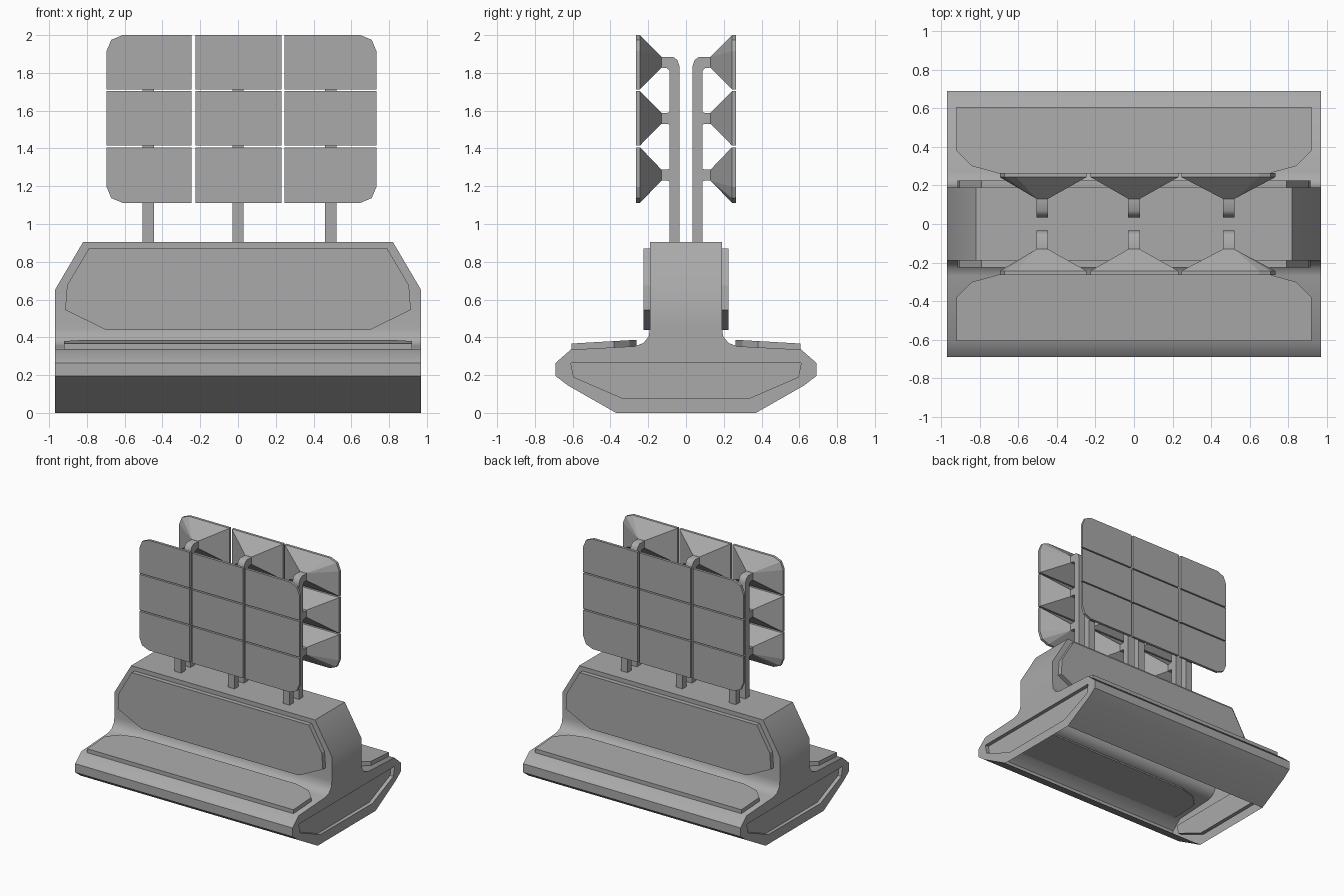
import bpy, bmesh, math
from mathutils import Vector

if "Cube" in bpy.data.objects:
    bpy.data.objects.remove(bpy.data.objects["Cube"])

grey = bpy.data.materials.new("plain grey")
grey.use_nodes = True
colour = (0.4, 0.4, 0.4, 1)
grey.diffuse_color = colour
grey.node_tree.nodes["Principled BSDF"].inputs["Base Color"].default_value = colour


def finish(name, bm, smooth=None):
    bmesh.ops.recalc_face_normals(bm, faces=bm.faces)
    mesh = bpy.data.meshes.new(name)
    bm.to_mesh(mesh)
    bm.free()
    mesh.materials.append(grey)
    obj = bpy.data.objects.new(name, mesh)
    bpy.context.collection.objects.link(obj)
    if smooth:
        bpy.ops.object.select_all(action="DESELECT")
        obj.select_set(True)
        bpy.context.view_layer.objects.active = obj
        bpy.ops.object.shade_smooth_by_angle(angle=math.radians(smooth))
    return obj


def loft(bm, *rings):
    """Closed solid through rings of equal point count."""
    loops = [[bm.verts.new(p) for p in ring] for ring in rings]
    bm.faces.new(loops[0])
    bm.faces.new(loops[-1])
    for a, b in zip(loops, loops[1:]):
        for i in range(len(a)):
            j = (i + 1) % len(a)
            bm.faces.new((a[i], a[j], b[j], b[i]))


def mirrored(half):
    """Close a half outline by reflecting its first coordinate."""
    return half + [(-a, b) for a, b in reversed(half)]


# Body: hollow shell, open underneath, with sloping shoulders and recessed ends
half_profile = [(0.37, 0), (0.625, 0.145), (0.69, 0.195), (0.69, 0.265),
                (0.61, 0.335), (0.27, 0.353), (0.225, 0.37), (0.197, 0.405),
                (0.19, 0.45), (0.19, 0.65), (0.19, 0.905)]
profile = mirrored(half_profile)
recess = mirrored([(0.33, 0.075), (0.48, 0.14), (0.595, 0.19), (0.61, 0.265)])
HALF, TOP_HALF, DEPTH = 0.97, 0.82, 0.03

bm = bmesh.new()
ends = []
for s in (-1, 1):
    ends.append([bm.verts.new((s * (TOP_HALF if z > 0.9 else HALF), y, z))
                 for y, z in profile])
for i in range(len(profile) - 1):
    bm.faces.new((ends[0][i], ends[0][i + 1], ends[1][i + 1], ends[1][i]))


def ring_edges(verts):
    return [bm.edges.get((a, b)) or bm.edges.new((a, b))
            for a, b in zip(verts, verts[1:] + verts[:1])]


n = len(half_profile)
for s, end in zip((-1, 1), ends):
    bm.faces.new(end[n - 2:n + 2])
    lower = end[:n - 1] + end[n + 1:]
    rim = [bm.verts.new((s * HALF, y, z)) for y, z in recess]
    floor = [bm.verts.new((s * (HALF - DEPTH), y, z)) for y, z in recess]
    bmesh.ops.triangle_fill(bm, use_beauty=True, normal=(s, 0, 0),
                            edges=ring_edges(lower) + ring_edges(rim))
    for i in range(len(rim)):
        j = (i + 1) % len(rim)
        bm.faces.new((rim[i], rim[j], floor[j], floor[i]))
    bm.faces.new(floor)
finish("body", bm, 40)

side_outline = mirrored([(0.70, 0.44), (0.915, 0.545), (0.905, 0.675), (0.79, 0.87)])
seat_outline = mirrored([(0.92, 0.607), (0.92, 0.38), (0.84, 0.30), (0.70, 0.262)])

# Panel grid limits
columns = [(-0.696, -0.246, -0.476), (-0.225, 0.23, 0.0), (0.246, 0.733, 0.491)]
rows = [(1.112, 1.406), (1.416, 1.703), (1.713, 2.0)]
CUT = 0.085


def panel_outline(col, row):
    """Rectangle whose corner is rounded off at the outside of the grid."""
    points = []
    for cx, cz in ((0, 0), (1, 0), (1, 1), (0, 1)):
        x, z = columns[col][cx], rows[row][cz]
        dx, dz = (1, -1)[cx], (1, -1)[cz]
        if col == 2 * cx and row == 2 * cz:
            corner = [(x, z + dz * CUT), (x + dx * 0.025, z + dz * 0.025),
                      (x + dx * CUT, z)]
            points += corner if cx == cz else corner[::-1]
        else:
            points.append((x, z))
    return points


def stub_ring(outline, x, z, half, y):
    """Project an outline onto a small square around the arm."""
    ring = []
    for px, pz in outline:
        dx, dz = px - x, pz - z
        sx = max(-1, min(1, dx / 0.14))
        sz = max(-1, min(1, dz / 0.06))
        ring.append(Vector((x + half * sx, y, z + half * sz)))
    return ring


for side, s in (("front", -1), ("back", 1)):
    # Upright plate on the wall
    bm = bmesh.new()
    loft(bm, [(x, s * 0.18, z) for x, z in side_outline],
         [(x, s * 0.226, z) for x, z in side_outline])
    finish(side + "_wall_plate", bm)

    # Tilted plate on the ledge
    bm = bmesh.new()
    loft(bm, *[[(x, s * y, base - 0.058 * (y - 0.262)) for x, y in seat_outline]
               for base in (0.345, 0.387)])
    finish(side + "_ledge_plate", bm)

    for c, (x0, x1, px) in enumerate(columns):
        # Post with a bent top
        bend = [(0.034, 0.89), (0.034, 1.835), (0.045, 1.868), (0.068, 1.885),
                (0.132, 1.885), (0.132, 1.828), (0.10, 1.825), (0.087, 1.81),
                (0.087, 0.89)]
        bm = bmesh.new()
        loft(bm, *[[(px + w, s * y, z) for y, z in bend] for w in (-0.03, 0.03)])
        finish(f"{side}_post_{c + 1}", bm, 40)

        for r, (z0, z1) in enumerate(rows):
            pz = (z0 + z1) / 2
            # Flat panel tapering back to its arm
            bm = bmesh.new()
            outline = panel_outline(c, r)
            loft(bm, [(x, s * 0.264, z) for x, z in outline],
                 [(x, s * 0.243, z) for x, z in outline],
                 stub_ring(outline, px, pz, 0.029, s * 0.13))
            finish(f"{side}_panel_{c + 1}_{r + 1}", bm)
            # Short arm to the post for the lower rows
            if r < 2:
                bm = bmesh.new()
                square = [(-1, -1), (1, -1), (1, 1), (-1, 1)]
                loft(bm, *[[(px + 0.03 * a, s * y, pz + h * b) for a, b in square]
                           for y, h in ((0.08, 0.036), (0.10, 0.029), (0.132, 0.029))])
                finish(f"{side}_arm_{c + 1}_{r + 1}", bm)
